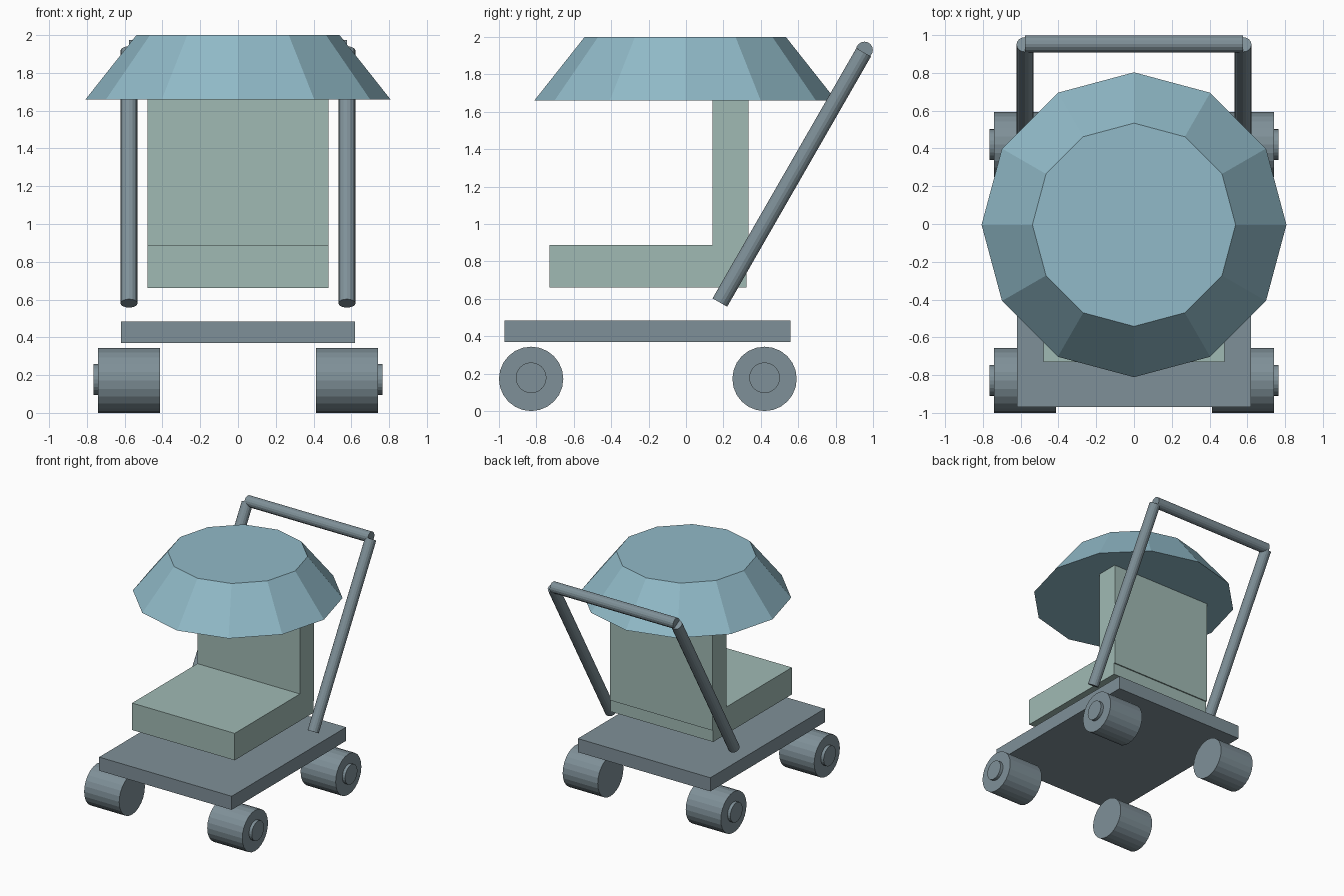
import bpy
import math
from mathutils import Vector

if "Cube" in bpy.data.objects:
    bpy.data.objects.remove(bpy.data.objects["Cube"])


def srgb(r, g, b):
    lin = [(c / 255 / 12.92) if c < 10 else ((c / 255 + 0.055) / 1.055) ** 2.4 for c in (r, g, b)]
    return (*lin, 1.0)


def material(name, rgb):
    m = bpy.data.materials.new(name)
    m.diffuse_color = srgb(*rgb)
    m.use_nodes = True
    m.node_tree.nodes["Principled BSDF"].inputs["Base Color"].default_value = m.diffuse_color
    return m


GREY = material("slate_grey", (127, 144, 152))
SAGE = material("sage_green", (160, 186, 180))
BLUE = material("powder_blue", (145, 186, 200))


def finish(name, mat):
    ob = bpy.context.object
    ob.name = name
    ob.data.materials.append(mat)
    return ob


def box(name, mat, lo, hi):
    lo, hi = Vector(lo), Vector(hi)
    bpy.ops.mesh.primitive_cube_add(size=1, location=(lo + hi) / 2)
    bpy.context.object.scale = hi - lo
    bpy.ops.object.transform_apply(location=False, rotation=False, scale=True)
    return finish(name, mat)


def rod(name, mat, start, end, radius, sides):
    start, end = Vector(start), Vector(end)
    axis = end - start
    bpy.ops.mesh.primitive_cylinder_add(vertices=sides, radius=radius, depth=axis.length,
                                        location=(start + end) / 2)
    bpy.context.object.rotation_euler = axis.to_track_quat('Z', 'Y').to_euler()
    return finish(name, mat)


# Base platform
box("platform", GREY, (-0.62, -0.97, 0.37), (0.62, 0.56, 0.485))

# Seat cushion and backrest
box("seat", SAGE, (-0.48, -0.73, 0.66), (0.48, 0.323, 0.888))
box("backrest", SAGE, (-0.48, 0.143, 0.76), (0.48, 0.333, 1.70))

# Twelve-sided canopy
bpy.ops.mesh.primitive_cone_add(vertices=12, radius1=0.807, radius2=0.538, depth=0.34,
                                location=(0, -0.004, 1.83))
finish("canopy", BLUE)

# Wheels with raised outer hubs
for side, s in (("left", -1), ("right", 1)):
    for end, y in (("front", -0.828), ("rear", 0.42)):
        rod(f"{end}_{side}_wheel", GREY, (s * 0.412, y, 0.172), (s * 0.74, y, 0.172), 0.172, 24)
        rod(f"{end}_{side}_hub", GREY, (s * 0.70, y, 0.178), (s * 0.766, y, 0.178), 0.082, 24)
    # Slanted handle pole
    rod(f"{side}_handle_pole", GREY, (s * 0.577, 0.181, 0.58), (s * 0.577, 0.95, 1.918), 0.045, 16)

# Push bar joining the poles
rod("push_bar", GREY, (-0.577, 0.954, 1.93), (0.577, 0.954, 1.93), 0.045, 16)
